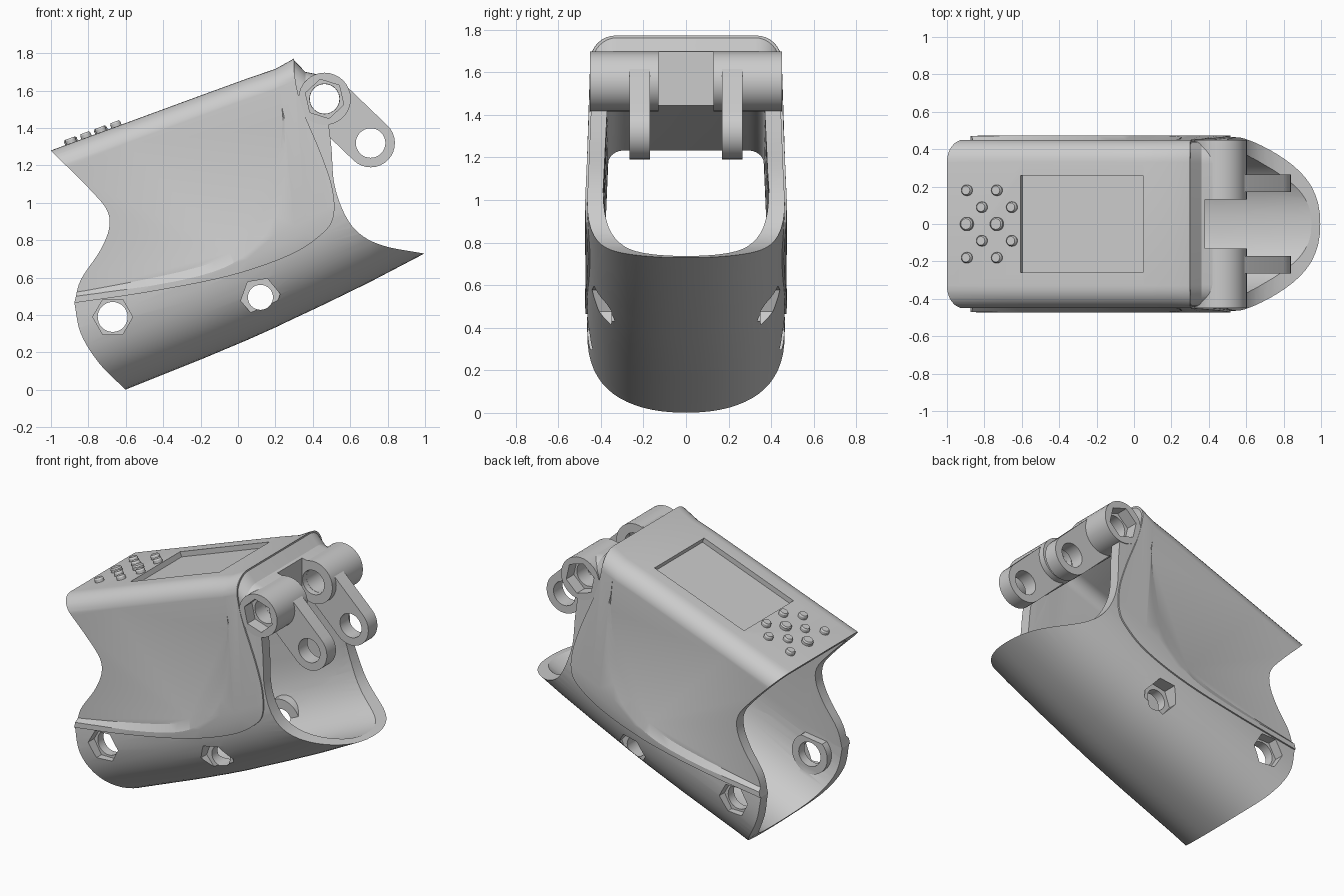
import bpy, bmesh, math
from mathutils import Vector

if "Cube" in bpy.data.objects:
    bpy.data.objects.remove(bpy.data.objects["Cube"])


def make(name, verts, faces):
    bm = bmesh.new()
    vs = [bm.verts.new(v) for v in verts]
    for f in faces:
        bm.faces.new([vs[i] for i in f])
    bmesh.ops.recalc_face_normals(bm, faces=bm.faces)
    me = bpy.data.meshes.new(name)
    bm.to_mesh(me)
    bm.free()
    ob = bpy.data.objects.new(name, me)
    bpy.context.collection.objects.link(ob)
    return ob


def loft(name, rings):
    n = len(rings[0])
    faces = [list(range(n)), list(range(n * (len(rings) - 1), n * len(rings)))]
    for k in range(len(rings) - 1):
        for i in range(n):
            j = (i + 1) % n
            faces.append([k * n + i, k * n + j, (k + 1) * n + j, (k + 1) * n + i])
    return make(name, [v for r in rings for v in r], faces)


def prism(name, pts, y0, y1, pts2=None):
    return loft(name, [[(x, y0, z) for x, z in pts], [(x, y1, z) for x, z in (pts2 or pts)]])


def circle(x, z, r, n=32, rot=0.0):
    return [(x + r * math.cos(rot + 2 * math.pi * i / n),
             z + r * math.sin(rot + 2 * math.pi * i / n)) for i in range(n)]


def smooth(p, n=5):
    p = [Vector(q) for q in p]
    p = [2 * p[0] - p[1]] + p + [2 * p[-1] - p[-2]]
    out = []
    for a, b, c, d in zip(p, p[1:], p[2:], p[3:]):
        for i in range(n):
            t = i / n
            v = 0.5 * (2 * b + (c - a) * t + (2 * a - 5 * b + 4 * c - d) * t * t
                       + (3 * b - a - 3 * c + d) * t ** 3)
            out.append(tuple(v))
    return out + [tuple(p[-2])]


def boolean(ob, cutter, op='DIFFERENCE'):
    m = ob.modifiers.new('cut', 'BOOLEAN')
    m.operation, m.object, m.solver = op, cutter, 'EXACT'
    bpy.context.view_layer.objects.active = ob
    bpy.ops.object.modifier_apply(modifier=m.name)
    bpy.data.objects.remove(cutter, do_unlink=True)


# Sleeve stations: x, bottom z, top z
STATIONS = [(-1.05, -.195, 1.262), (-.6, 0, 1.427), (-.2, .16, 1.574), (.05, .265, 1.665),
            (.2, .332, 1.716), (.3, .38, 1.772), (.36, .408, 1.71), (.46, .455, 1.69),
            (.7, .572, 1.69), (1.05, .755, 1.69)]


def tube(name, wall=0.0, floor=0.0, stretch=1.0):
    w, w2, r, h = .474 - wall, .45 - wall, .12 - wall * .5, .5
    rings = []
    for k, (x, zb, zt) in enumerate(STATIONS):
        zb, zt = zb + floor, zt - wall
        half = []
        for i in range(17):
            a = i / 16 * math.pi / 2
            half.append((w * math.sin(a) ** (2 / 2.3), zb + h * (1 - max(0, math.cos(a)) ** (2 / 2.3))))
        for i in range(9):
            a = i / 8 * math.pi / 2
            half.append((w2 - r + r * math.cos(a), zt - r + r * math.sin(a)))
        ring = half + [(-y, z) for y, z in reversed(half[1:])]
        if k in (0, len(STATIONS) - 1):
            x *= stretch
        rings.append([(x, y, z) for y, z in ring])
    return loft(name, rings)


# Side-view outlines
rear_top = [(-.875, .465), (-.84, .59), (-.74, .74), (-.69, .86), (-.70, .96), (-.79, 1.07),
            (-.93, 1.21), (-1, 1.28)]
rear_low = [(-.6, 0), (-.74, .14), (-.84, .3), (-.875, .465)]
seam = [(-.875, .465), (-.47, .525), (-.045, .61), (.275, .72), (.445, .83), (.51, .925),
        (.505, 1.075), (.445, 1.26), (.355, 1.475), (.31, 1.635), (.3, 1.772)]
mouth = [(.47, 1.55), (.485, 1.42), (.5, 1.29), (.515, 1.1), (.57, .94), (.65, .835),
         (.78, .77), (1, .728)]
seam_s = smooth(seam)
HOLES = [(-.67, .39, .08, .40, 0.0), (.12, .495, .067, .35, .17)]
HINGE, LINK_END = (.463, 1.556), (.709, 1.32)
TILT = -.352

# Upper shell with side recesses and screen pocket
upper = tube('upper_shell')
boolean(upper, tube('inner', .085, .06, 1.08))
boolean(upper, prism('outline', seam_s + [(.3, 1.95), (-1, 1.95)] + smooth(rear_top)[:0:-1], -.8, .8),
        'INTERSECT')
inner_line = smooth([(-1.1, .5), (-.82, .53), (-.2, .66), (.02, .79), (.16, .98), (.22, 1.22), (.24, 1.45)])
outer_line = smooth([(-1.1, .47), (-.82, .5), (-.2, .60), (.07, .73), (.23, .95), (.29, 1.2), (.28, 1.45)])
top_end = [(.2, 1.9), (-1.1, 1.9)]
for s in (1, -1):
    boolean(upper, prism('recess', inner_line + top_end, s * .449, s * .478, outer_line + top_end))
c, sn = math.cos(TILT), math.sin(TILT)
pocket = [(-.28 + u * c + v * sn, 1.546 - u * sn + v * c)
          for u, v in ((-.35, -.035), (.35, -.035), (.35, .1), (-.35, .1))]
boolean(upper, prism('pocket', pocket, -.26, .26))

# Lower shell with inner bosses around the bolt holes
inner = tube('inner', .085, .06, 1.08)
for x, z, r, floor_y, rot in HOLES:
    for s in (1, -1):
        boolean(inner, prism('boss', circle(x, z, .13), s * (floor_y - .06), s * .6))
lower = tube('lower_shell', .01, .002)
boolean(lower, inner)
outline = seam_s + [(.3, 1.95), (.44, 1.95)] + smooth(mouth) + [(1, -.5), (-.6, -.5)] + smooth(rear_low)[:-1]
boolean(lower, prism('outline', outline, -.8, .8), 'INTERSECT')

# Hinge barrel, its slot, and all bolt holes with hex nut pockets
boolean(lower, prism('barrel', circle(*HINGE, .14), -.45, .45), 'UNION')
boolean(lower, prism('slot', [(.38, 1.2), (.8, 1.2), (.8, 1.95), (.38, 1.95)], -.13, .13))
for x, z, r, floor_y, rot in HOLES + [(*HINGE, .08, .37, -.3)]:
    boolean(lower, prism('bolt', circle(x, z, r), -.9, .9))
    for s in (1, -1):
        boolean(lower, prism('hex', circle(x, z, .107, 6, rot), s * floor_y, s * .7))

# Pair of hinge links
ang = math.atan2(LINK_END[1] - HINGE[1], LINK_END[0] - HINGE[0])
stadium = []
for (cx, cz), start in ((LINK_END, ang - math.pi / 2), (HINGE, ang + math.pi / 2)):
    for i in range(17):
        a = start + math.pi * i / 16
        stadium.append((cx + .13 * math.cos(a), cz + .13 * math.sin(a)))
links = []
for side, s in (('left', 1), ('right', -1)):
    link = prism('hinge_link_' + side, stadium, s * .17, s * .265)
    for p in (HINGE, LINK_END):
        boolean(link, prism('hole', circle(*p, .079), -.9, .9))
    links.append(link)

# Keypad buttons
buttons = []
for x, ys in ((-.89, (-.18, 0, .18)), (-.81, (-.09, .09)), (-.73, (-.18, 0, .18)), (-.65, (-.09, .09))):
    for y in ys:
        r = .036 if y == 0 else .029
        z = 1.28 + (x + 1) * .367
        rings = []
        for rad, h in ((r, -.03), (r, .018), (r * .8, .027)):
            rings.append([(x + px * c + h * sn, y + py, z - px * sn + h * c)
                          for px, py in circle(0, 0, rad, 20)])
        buttons.append(loft('keypad_button', rings))

bpy.ops.object.select_all(action='DESELECT')
for ob in [upper, lower] + links + buttons:
    ob.select_set(True)
bpy.context.view_layer.objects.active = upper
bpy.ops.object.shade_smooth_by_angle(angle=math.radians(25))
